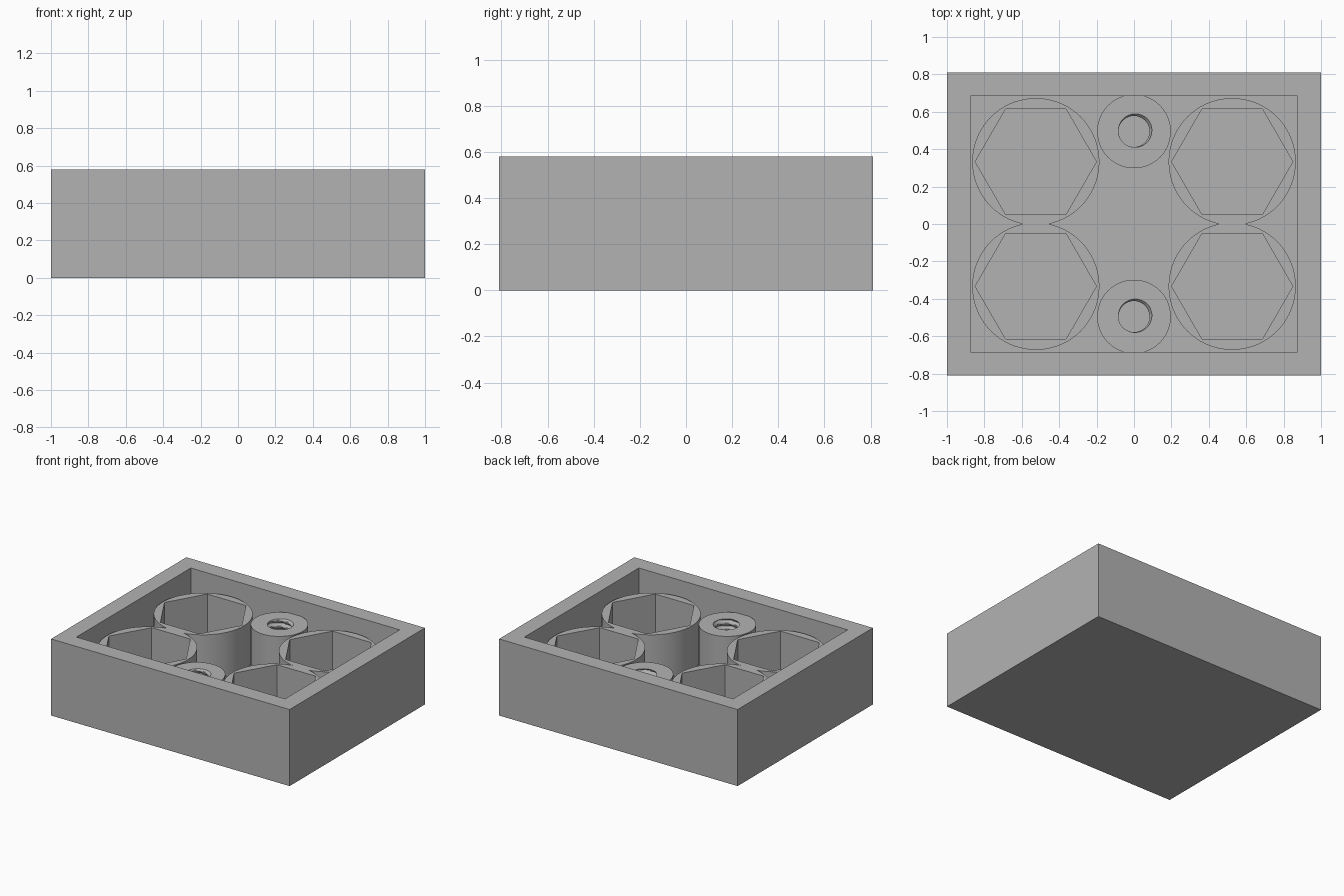
import bpy, bmesh, math

if "Cube" in bpy.data.objects:
    bpy.data.objects.remove(bpy.data.objects["Cube"], do_unlink=True)

HEIGHT, RIM_TOP, FLOOR = 0.58, 0.46, 0.125
CUT_TOP = 0.7

grey = bpy.data.materials.new("plain grey")
grey.use_nodes = True
grey.diffuse_color = (0.45, 0.45, 0.45, 1)
grey.node_tree.nodes["Principled BSDF"].inputs["Base Color"].default_value = (0.45, 0.45, 0.45, 1)


def stack(name, rings):
    """Closed solid lofted through equal-length rings of points, bottom to top."""
    bm = bmesh.new()
    loops = [[bm.verts.new(p) for p in ring] for ring in rings]
    n = len(loops[0])
    for low, high in zip(loops, loops[1:]):
        for i in range(n):
            j = (i + 1) % n
            bm.faces.new((low[i], low[j], high[j], high[i]))
    bm.faces.new(loops[0][::-1])
    bm.faces.new(loops[-1])
    mesh = bpy.data.meshes.new(name)
    bm.to_mesh(mesh)
    bm.free()
    mesh.materials.append(grey)
    obj = bpy.data.objects.new(name, mesh)
    bpy.context.collection.objects.link(obj)
    return obj


def block(name, hx, hy, z0, z1):
    corners = [(-hx, -hy), (hx, -hy), (hx, hy), (-hx, hy)]
    return stack(name, [[(x, y, z) for x, y in corners] for z in (z0, z1)])


def prism(name, cx, cy, r, sides, z0, z1):
    angles = [2 * math.pi * i / sides for i in range(sides)]
    return stack(name, [[(cx + r * math.cos(a), cy + r * math.sin(a), z) for a in angles]
                        for z in (z0, z1)])


def thread(name, cx, cy, z0, z1, r=0.083, depth=0.017, pitch=0.045, sides=40):
    """Screw thread core: radius follows a triangular helix."""
    rings = []
    count = round((z1 - z0) / (pitch / 8))
    for k in range(count + 1):
        z = z0 + (z1 - z0) * k / count
        ring = []
        for i in range(sides):
            a = 2 * math.pi * i / sides
            phase = ((z - RIM_TOP) / pitch - (a - math.radians(40)) / (2 * math.pi)) % 1
            rad = r + depth * max(0, abs(2 * phase - 1) * 1.3 - 0.3)
            ring.append((cx + rad * math.cos(a), cy + rad * math.sin(a), z))
        rings.append(ring)
    return stack(name, rings)


def combine(target, tool, operation):
    mod = target.modifiers.new(operation.lower(), 'BOOLEAN')
    mod.object, mod.operation, mod.solver = tool, operation, 'EXACT'
    bpy.context.view_layer.objects.active = target
    bpy.ops.object.modifier_apply(modifier=mod.name)
    bpy.data.objects.remove(tool, do_unlink=True)


# Open tray
tray = block("socket_tray", 1.0, 0.81, 0, HEIGHT)
combine(tray, block("cavity_cutter", 0.875, 0.685, FLOOR, CUT_TOP), 'DIFFERENCE')

# Round bosses rising from the floor
sockets = [(sx * 0.525, sy * 0.333) for sx in (-1, 1) for sy in (-1, 1)]
posts = [(0, -0.495), (0, 0.495)]
for x, y in sockets:
    combine(tray, prism("socket_boss", x, y, 0.34, 72, FLOOR / 2, RIM_TOP), 'UNION')
for x, y in posts:
    combine(tray, prism("screw_post", x, y, 0.197, 56, FLOOR / 2, RIM_TOP), 'UNION')

# Hexagonal pockets and threaded screw holes
for x, y in sockets:
    combine(tray, prism("hex_cutter", x, y, 0.324, 6, FLOOR, CUT_TOP), 'DIFFERENCE')
for x, y in posts:
    combine(tray, thread("thread_cutter", x, y, FLOOR, RIM_TOP + 0.05), 'DIFFERENCE')

# Smooth the round walls, keep the corners crisp
bpy.ops.object.select_all(action='DESELECT')
tray.select_set(True)
bpy.context.view_layer.objects.active = tray
bpy.ops.object.shade_smooth_by_angle(angle=math.radians(30))
